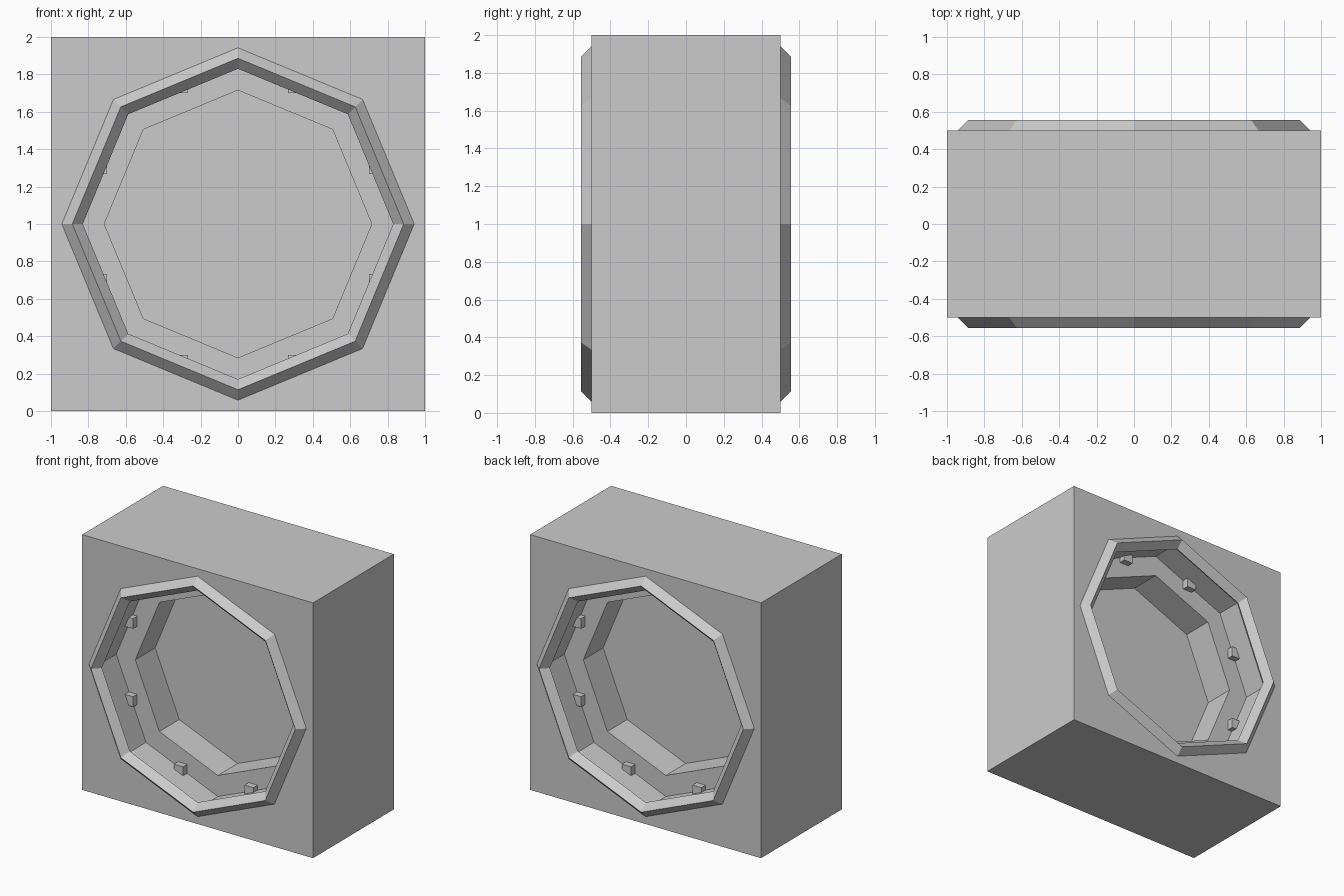
import bpy, bmesh
from math import sin, cos, pi

if "Cube" in bpy.data.objects:
    bpy.data.objects.remove(bpy.data.objects["Cube"])

SIDES = 8
CZ = 1.0             # height of the octagon centre
WALL_R = 0.88        # wide part of the recess
FLOOR_R = 0.715      # narrow part of the recess
LEDGE_Y = 0.25
FLOOR_Y = 0.005
RIM_R, RIM_H = 0.886, 0.056


def octagon(r, y):
    return [(r * cos(2 * pi * i / SIDES), y, CZ + r * sin(2 * pi * i / SIDES))
            for i in range(SIDES)]


def square(h, y):
    # eight points at the same angles as the octagon: corners and edge middles
    pts = []
    for i in range(SIDES):
        c, s = cos(2 * pi * i / SIDES), sin(2 * pi * i / SIDES)
        k = h / max(abs(c), abs(s))
        pts.append((c * k, y, CZ + s * k))
    return pts


def loft(name, rings, closed=False):
    bm = bmesh.new()
    loops = [[bm.verts.new(p) for p in ring] for ring in rings]
    pairs = list(zip(loops, loops[1:]))
    if closed:
        pairs.append((loops[-1], loops[0]))
    else:
        bm.faces.new(loops[0])
        bm.faces.new(loops[-1])
    for a, b in pairs:
        for i in range(SIDES):
            j = (i + 1) % SIDES
            bm.faces.new((a[i], a[j], b[j], b[i]))
    bmesh.ops.recalc_face_normals(bm, faces=bm.faces)
    return finish(name, bm)


def finish(name, bm):
    mesh = bpy.data.meshes.new(name)
    bm.to_mesh(mesh)
    bm.free()
    obj = bpy.data.objects.new(name, mesh)
    bpy.context.collection.objects.link(obj)
    return obj


def half_body(s):
    # from the recess floor out to the square edge
    return [octagon(FLOOR_R, s * FLOOR_Y), octagon(FLOOR_R, s * LEDGE_Y),
            octagon(WALL_R, s * LEDGE_Y), octagon(WALL_R, s * 0.5),
            square(1.0, s * 0.5)]


# Block with a stepped octagonal recess in front and back
loft("housing", half_body(-1) + half_body(1)[::-1])

for side, s in (("front", -1), ("back", 1)):
    # Rim: octagonal ring with a diamond cross-section
    loft(side + "_rim", [octagon(RIM_R + RIM_H * cos(k * pi / 2),
                                 s * (0.5 + RIM_H * sin(k * pi / 2)))
                         for k in range(4)], closed=True)

    # Small retaining blocks on the ledge, one per octagon side
    bm = bmesh.new()
    for i in range(SIDES):
        a = 2 * pi * (i + 0.5) / SIDES
        cube = bmesh.ops.create_cube(bm, size=0.08)
        bmesh.ops.translate(bm, verts=cube["verts"],
                            vec=(0.8 * cos(a), s * 0.26, CZ + 0.8 * sin(a)))
    finish(side + "_retaining_blocks", bm)
